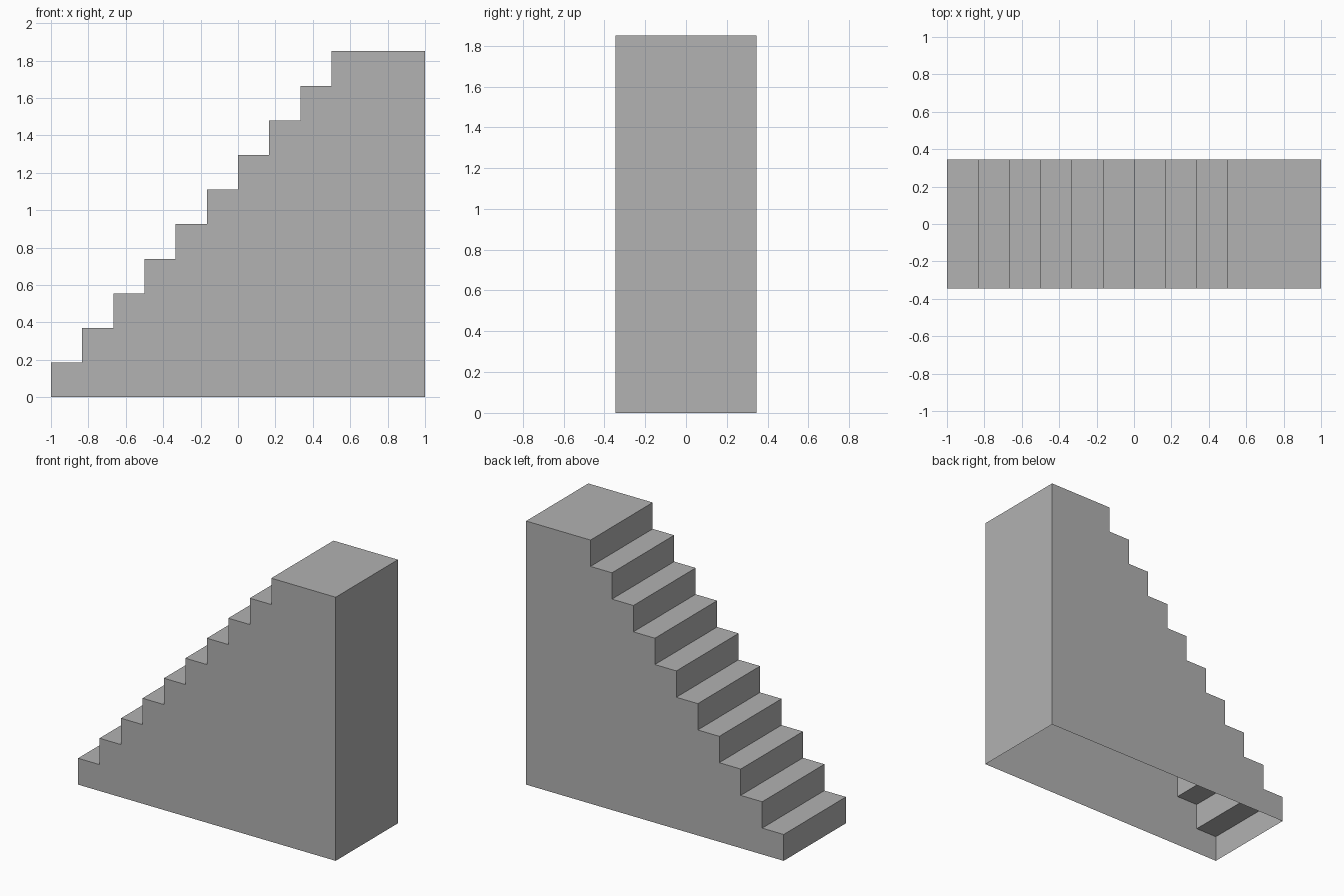
import bpy
import bmesh

cube = bpy.data.objects.get("Cube")
if cube:
    bpy.data.objects.remove(cube, do_unlink=True)

STEPS = 10
HALF_WIDTH = 0.345
HEIGHT = 1.85
RUN = 1 / 6
RISE = HEIGHT / STEPS

# Plain grey material
grey = bpy.data.materials.new("plain_grey")
grey.use_nodes = True
colour = (0.445, 0.445, 0.445, 1)
grey.diffuse_color = colour
grey.node_tree.nodes["Principled BSDF"].inputs["Base Color"].default_value = colour

# Stepped side profile, from the foot of the first riser to the foot of the back wall
profile = [(-1, 0)]
for i in range(STEPS):
    x = -1 + i * RUN
    top = (i + 1) * RISE
    profile.append((x, top))
    profile.append((x + RUN if i < STEPS - 1 else 1, top))
profile.append((1, 0))

# Hollow staircase: two side walls, treads, risers and back wall, open underneath
bm = bmesh.new()
front = [bm.verts.new((x, -HALF_WIDTH, z)) for x, z in profile]
back = [bm.verts.new((x, HALF_WIDTH, z)) for x, z in profile]
bm.faces.new(list(reversed(front)))
bm.faces.new(back)
for i in range(len(profile) - 1):
    bm.faces.new((front[i], front[i + 1], back[i + 1], back[i]))

mesh = bpy.data.meshes.new("staircase")
bm.to_mesh(mesh)
bm.free()
mesh.materials.append(grey)
staircase = bpy.data.objects.new("staircase", mesh)
bpy.context.collection.objects.link(staircase)
